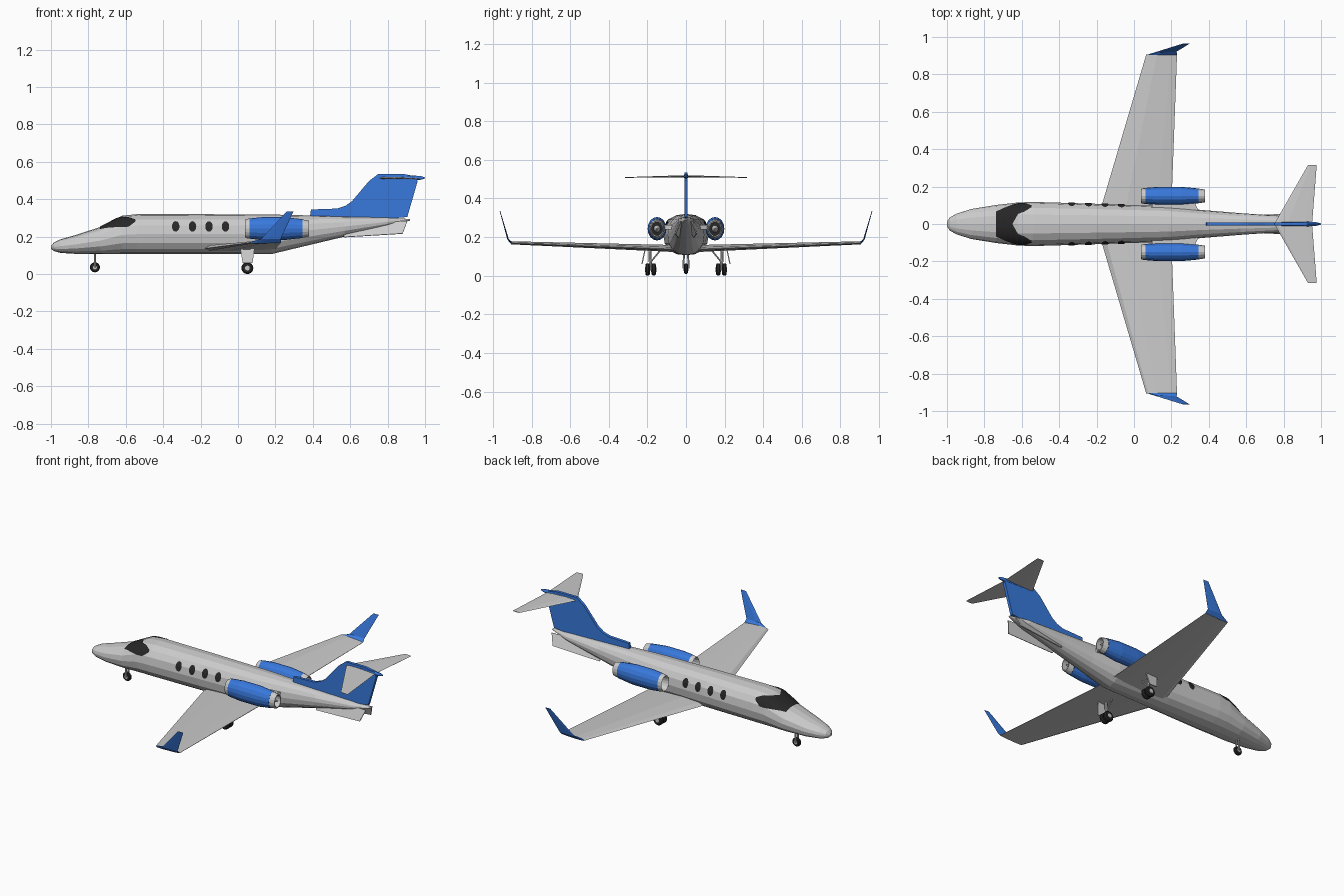
import bpy, bmesh, math
from mathutils import Vector

if "Cube" in bpy.data.objects:
    bpy.data.objects.remove(bpy.data.objects["Cube"])


def material(name, rgb):
    m = bpy.data.materials.new(name)
    m.diffuse_color = (*rgb, 1)
    m.use_nodes = True
    m.node_tree.nodes["Principled BSDF"].inputs["Base Color"].default_value = m.diffuse_color
    return m


BLUE = material("blue_paint", (0.04, 0.19, 0.72))
DARK = material("dark_glass", (0.02, 0.02, 0.02))


def build(name, verts, faces, mat=None, mirror=False, fix=True):
    me = bpy.data.meshes.new(name)
    me.from_pydata([tuple(v) for v in verts], [], faces)
    if fix:
        bm = bmesh.new()
        bm.from_mesh(me)
        bmesh.ops.recalc_face_normals(bm, faces=bm.faces)
        bm.to_mesh(me)
        bm.free()
    ob = bpy.data.objects.new(name, me)
    bpy.context.collection.objects.link(ob)
    if mat:
        me.materials.append(mat)
    if mirror:
        md = ob.modifiers.new("mirror", 'MIRROR')
        md.use_axis = (False, True, False)
        md.use_mirror_merge = False
    return ob


def loft(name, rings, mat=None, mirror=False, caps=True):
    n = len(rings[0])
    verts = [p for r in rings for p in r]
    faces = [(i*n + j, i*n + (j+1) % n, (i+1)*n + (j+1) % n, (i+1)*n + j)
             for i in range(len(rings)-1) for j in range(n)]
    if caps:
        faces += [tuple(range(n)), tuple(range(len(verts)-n, len(verts)))]
    return build(name, verts, faces, mat, mirror)


def plate(name, pts, offset, mat=None, mirror=False):
    """Flat outline thickened both ways along the offset vector."""
    o = Vector(offset)
    return loft(name, [[Vector(p) - o for p in pts], [Vector(p) + o for p in pts]], mat, mirror)


# Fuselage stations: x, bottom z, top z, half width
HULL = [(-1, .135, .15, .012), (-.985, .123, .168, .035), (-.95, .113, .185, .055),
        (-.87, .108, .208, .08), (-.735, .106, .252, .102), (-.62, .106, .312, .115),
        (-.54, .106, .32, .118), (-.2, .106, .32, .108), (.18, .107, .318, .095),
        (.36, .15, .314, .075), (.57, .2, .308, .058), (.8, .255, .302, .042),
        (.92, .286, .294, .006)]
POW = .88


def spow(v):
    return math.copysign(abs(v)**POW, v)


rings = []
for x, zb, zt, w in HULL:
    ring = []
    for k in range(16):
        a = math.tau*k/16
        ring.append((x, w*spow(math.cos(a)), (zt+zb)/2 + (zt-zb)/2*spow(math.sin(a))))
    rings.append(ring)
loft("fuselage", rings)


def section(x):
    for a, b in zip(HULL, HULL[1:]):
        if a[0] <= x <= b[0]:
            t = (x-a[0])/(b[0]-a[0])
            return [p + (q-p)*t for p, q in zip(a, b)][1:]


def skin(x, z, off=.002):
    """Point on the left of the hull at given x and z, lifted slightly outward."""
    zb, zt, w = section(x)
    s = max(-1, min(1, (z-(zt+zb)/2)/((zt-zb)/2)))
    sn = abs(s)**(1/POW)
    c = math.sqrt(max(0, 1-sn*sn))**POW
    return (x, c*(w+off), z + off*s)


# Windscreen: wraps over the roof in front, narrows to side panes behind
cols = [(-.738, .238, 1), (-.71, .244, 1), (-.685, .247, 1), (-.655, .249, 1),
        (-.65, .249, .302), (-.62, .25, .304), (-.585, .252, .302), (-.548, .279, .29)]
N = 8
verts, faces = [], []
for x, lo, hi in cols:
    hi = min(hi, section(x)[1])
    for k in range(N+1):
        t = math.sin(k/N*math.pi/2)
        verts.append(skin(x, lo + (hi-lo)*t, .003))
for i in range(len(cols)-1):
    for k in range(N):
        a = i*(N+1) + k
        faces.append((a, a+N+1, a+N+2, a+1))
build("windscreen", verts, faces, DARK, True, False)

# Oval cabin windows
for i, x in enumerate((-.333, -.243, -.155, -.067)):
    pts = [skin(x, .253, .004)]
    for k in range(16):
        a = math.tau*k/16
        pts.append(skin(x + .02*math.cos(a), .253 + .027*math.sin(a), .004))
    build(f"cabin_window_{i+1}", pts, [(0, (k+1) % 16 + 1, k+1) for k in range(16)],
          DARK, True, False)

# Wings and tailplane share one simple aerofoil outline
FOIL = [(0, 0), (.07, .045), (.35, .06), (.8, .03), (1, .004), (1, -.004), (.8, -.02), (.35, -.035), (.07, -.03)]


def foil(x0, x1, y, z, thick=1.0, cant=0.0):
    c = x1-x0
    return [(x0 + c*u, y - v*c*thick*math.sin(cant), z + v*c*thick*math.cos(cant)) for u, v in FOIL]


loft("wing", [foil(-.19, .198, .04, .135), foil(.065, .23, .905, .168)], None, True)
loft("winglet", [foil(.065, .23, .904, .168), foil(.125, .228, .922, .187, .8, 1.2),
                 foil(.26, .297, .964, .335, .9, 1.27)], BLUE, True)
loft("tailplane", [foil(.75, .952, 0, .513, .6), foil(.93, .977, .315, .508, .8)], None, True)

# Tail fin with dorsal spine, and the bullet fairing on top
fin = [(.385, .31), (.39, .345), (.53, .35), (.575, .365), (.61, .39), (.70, .497), (.75, .535),
       (.885, .535), (.95, .522), (.96, .495), (.905, .305), (.8, .295)]
plate("tail_fin", [(x, 0, z) for x, z in fin], (0, .009, 0), BLUE)


def tube(name, prof, y, z, ky=1.0, mat=None, n=16, mirror=True, caps=False):
    """Lathe along x; profile is (x, radius)."""
    return loft(name, [[(x, y + ky*r*math.cos(math.tau*k/n), z + r*math.sin(math.tau*k/n))
                        for k in range(n)] for x, r in prof], mat, mirror, caps)


tube("fin_bullet", [(.75, .004), (.79, .012), (.93, .014), (.98, .01), (1.0, .003)],
     0, .514, .9, BLUE, 10, False, True)

# Ventral strakes
plate("ventral_strake", [(.56, .03, .22), (.57, .04, .197), (.88, .056, .216), (.905, .03, .282),
                         (.8, .02, .28)], (0, .003, .001), None, True)

# Engines
EY, EZ = .15, .243
tube("engine_lip", [(.11, .036), (.05, .042), (.038, .047), (.045, .051), (.062, .054)], EY, EZ, .8)
tube("engine_cowling", [(.062, .054), (.13, .061), (.25, .061), (.345, .05)], EY, EZ, .8, BLUE)
tube("engine_nozzle", [(.345, .049), (.38, .042), (.38, .036), (.33, .036)], EY, EZ, .8)
tube("engine_fan", [(.1, .038), (.103, .038)], EY, EZ, .8, DARK, caps=True)
tube("engine_spinner", [(.06, .002), (.08, .01), (.1, .015)], EY, EZ, .9, caps=True)
tube("engine_exhaust", [(.335, .037), (.338, .037)], EY, EZ, .8, DARK, caps=True)
tube("engine_tail_cone", [(.338, .018), (.375, .003)], EY, EZ, .9, caps=True)
plate("engine_pylon", [(.09, .06, .25), (.35, .06, .25), (.32, .125, .25), (.1, .125, .25)],
      (0, 0, .012), None, True)


# Landing gear
def wheel(name, x, y, z, r, w, mirror):
    prof = [(-w/2, r*.8), (-w/4, r), (w/4, r), (w/2, r*.8)]
    for part, pr, m in ((name, prof, DARK),
                        (name + "_hub", [(-w/2-.002, r*.4), (w/2+.002, r*.4)], None)):
        loft(part, [[(x + q*math.cos(math.tau*k/16), y + d, z + q*math.sin(math.tau*k/16))
                     for k in range(16)] for d, q in pr], m, mirror)


def rod(name, a, b, r, mirror=False):
    a, b = Vector(a), Vector(b)
    q = (b-a).to_track_quat('Z', 'Y')
    loft(name, [[p + q @ Vector((r*math.cos(math.tau*k/8), r*math.sin(math.tau*k/8), 0))
                 for k in range(8)] for p in (a, b)], None, mirror)


wheel("main_wheel_outer", .05, .199, .032, .032, .023, True)
wheel("main_wheel_inner", .05, .167, .032, .032, .023, True)
rod("main_axle", (.05, .16, .032), (.05, .205, .032), .006, True)
rod("main_strut", (.05, .183, .03), (.05, .188, .14), .008, True)
rod("main_brace", (.05, .183, .07), (.05, .13, .135), .004, True)
plate("main_gear_door", [(.012, .212, .135), (.088, .212, .135), (.078, .228, .06), (.025, .228, .06)],
      (0, .003, 0), None, True)
wheel("nose_wheel", -.765, 0, .036, .027, .02, False)
rod("nose_strut", (-.765, .014, .036), (-.765, .01, .12), .005, True)
